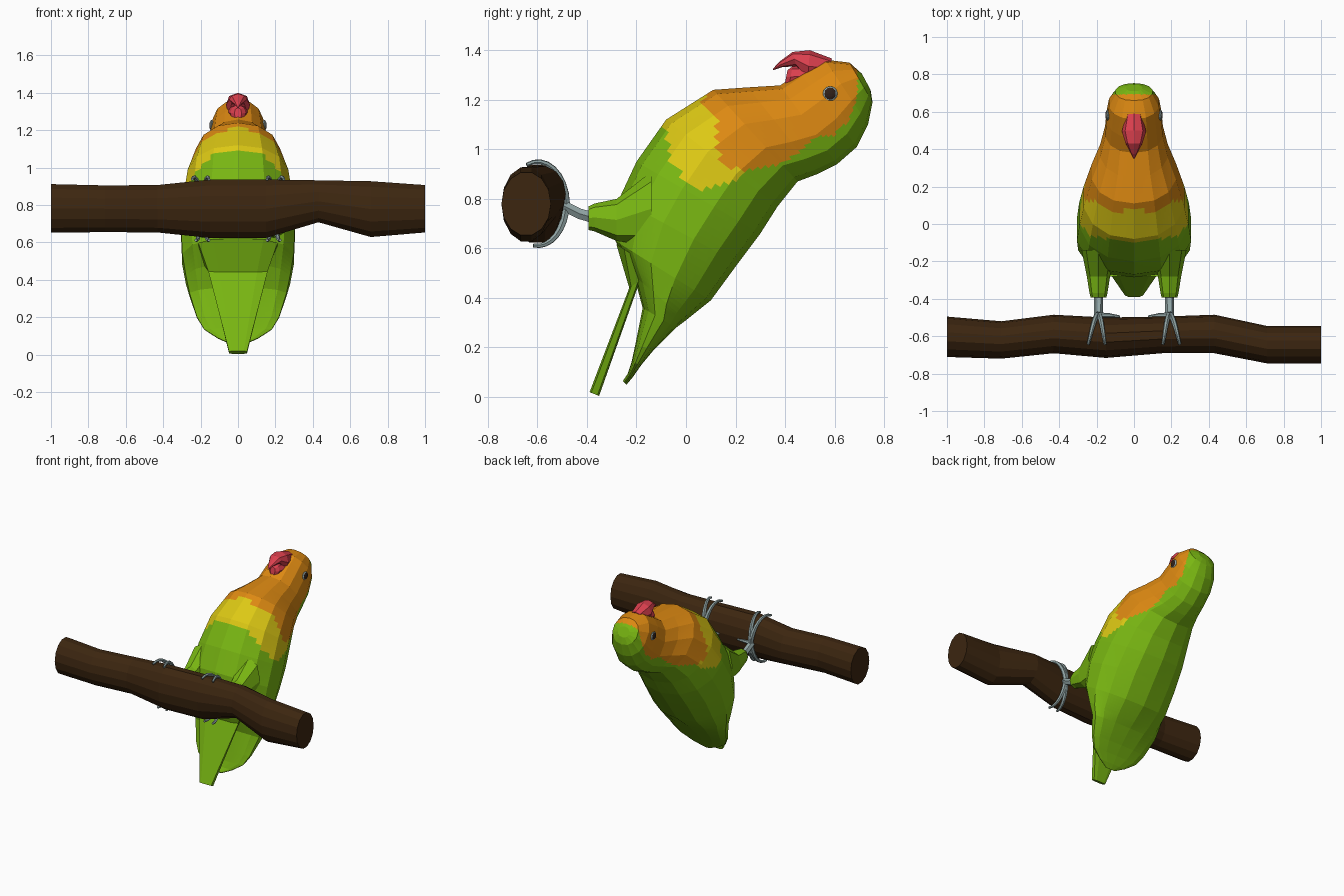
import bpy, bmesh, math
from mathutils import Vector
from mathutils.bvhtree import BVHTree

if "Cube" in bpy.data.objects:
    bpy.data.objects.remove(bpy.data.objects["Cube"])


def mat(name, r, g, b):
    m = bpy.data.materials.new(name)
    m.diffuse_color = (r, g, b, 1)
    m.use_nodes = True
    m.node_tree.nodes["Principled BSDF"].inputs["Base Color"].default_value = m.diffuse_color
    return m


GREEN = mat("leaf green", 0.19, 0.47, 0.006)
ORANGE = mat("orange", 0.72, 0.25, 0.006)
YELLOW = mat("yellow", 0.72, 0.58, 0.007)
RED = mat("beak red", 0.70, 0.05, 0.075)
GREY = mat("foot grey", 0.28, 0.37, 0.37)
BROWN = mat("bark brown", 0.045, 0.019, 0.005)
DARK = mat("eye dark", 0.03, 0.015, 0.01)


def finish(name, bm, mats):
    bmesh.ops.recalc_face_normals(bm, faces=bm.faces)
    me = bpy.data.meshes.new(name)
    bm.to_mesh(me)
    bm.free()
    for m in mats:
        me.materials.append(m)
    ob = bpy.data.objects.new(name, me)
    bpy.context.collection.objects.link(ob)
    return ob


def spow(v, p):
    return math.copysign(abs(v) ** p, v)


def loft(rings, sides, power=2.2, turn=0.0):
    """Skin rings given as (centre, half axis u, half axis v)."""
    bm = bmesh.new()
    loops = []
    for c, u, v in rings:
        loop = []
        for i in range(sides):
            a = 2 * math.pi * (i + turn) / sides
            loop.append(bm.verts.new(Vector(c) + Vector(u) * spow(math.cos(a), 2 / power)
                                     + Vector(v) * spow(math.sin(a), 2 / power)))
        loops.append(loop)
    for a, b in zip(loops, loops[1:]):
        for i in range(sides):
            j = (i + 1) % sides
            bm.faces.new((a[i], a[j], b[j], b[i]))
    bm.faces.new(loops[0])
    bm.faces.new(loops[-1])
    return bm


def profile(sections, x=0):
    """Rings from side-view sections: front y,z, back y,z, half width."""
    out = []
    for fy, fz, by, bz, w in sections:
        out.append(((x, (fy + by) / 2, (fz + bz) / 2),
                    (0, (fy - by) / 2, (fz - bz) / 2), (w, 0, 0)))
    return out


def inside(poly, y, z):
    hit = False
    for (y1, z1), (y2, z2) in zip(poly, poly[1:] + poly[:1]):
        if (z1 > z) != (z2 > z) and y < (y2 - y1) * (z - z1) / (z2 - z1) + y1:
            hit = not hit
    return hit


# Body with folded wings and head, one loft from wing tips to crown
body = loft(profile([
    (-.255, .065, -.24, .05, .04), (-.235, .095, -.215, .08, .11),
    (-.22, .14, -.18, .13, .185), (-.205, .21, -.13, .19, .225),
    (-.175, .36, -.04, .28, .265), (-.21, .49, 0, .31, .285),
    (-.285, .63, .10, .39, .305), (-.27, .80, .21, .54, .312),
    (-.20, .95, .30, .66, .30), (-.08, 1.12, .37, .77, .275),
    (.11, 1.24, .45, .87, .23), (.25, 1.25, .53, .90, .185),
    (.38, 1.258, .61, .94, .158), (.46, 1.31, .69, 1.01, .15),
    (.56, 1.362, .735, 1.10, .137), (.66, 1.35, .753, 1.19, .10),
    (.71, 1.305, .745, 1.24, .045)]), 14)
bmesh.ops.subdivide_edges(body, edges=body.edges[:], cuts=5, use_grid_fill=True)

# Plumage colour zones in side view
face_zone = [(.07, 1.4), (.07, 1.2), (.12, 1.14), (.12, 1.05), (.14, .94), (.24, .915),
             (.35, .935), (.45, .98), (.52, 1.05), (.60, 1.06), (.66, 1.12),
             (.69, 1.2), (.695, 1.4)]
collar = [(-.09, 1.4), (-.09, 1.10), (-.06, .96), (0, .86), (.06, .835),
          (.18, .86), (.24, .92), (.3, 1.4)]
for f in body.faces:
    c = f.calc_center_median()
    if inside(face_zone, c.y, c.z):
        f.material_index = 1
    elif inside(collar, c.y, c.z):
        f.material_index = 2
tree = BVHTree.FromBMesh(body)
finish("body", body, [GREEN, ORANGE, YELLOW])

# Tail
finish("tail", loft(profile([
    (-.285, .62, -.10, .50, .22), (-.23, .44, -.185, .47, .165),
    (-.39, .02, -.35, .004, .05)]), 8, 4, 0.5), [GREEN])

# Beak: hooked upper half and short lower half
finish("upper_beak", loft(profile([
    (.59, 1.366, .56, 1.29, .045), (.50, 1.40, .49, 1.27, .065),
    (.43, 1.393, .445, 1.335, .047), (.375, 1.352, .39, 1.332, .02),
    (.35, 1.324, .353, 1.32, .004)]), 8), [RED])
finish("lower_beak", loft(profile([
    (.50, 1.34, .49, 1.25, .06), (.43, 1.335, .415, 1.25, .042),
    (.41, 1.32, .398, 1.26, .02)]), 8), [RED])

# Eyes: grey rim with a dark pupil, set on the head surface
for s in (-1, 1):
    hit = tree.ray_cast(Vector((s, .582, 1.225)), Vector((-s, 0, 0)))[0]
    for name, r, out, m in (("eye_rim", .030, 0, GREY), ("eye", .025, .004, DARK)):
        bm = bmesh.new()
        bmesh.ops.create_uvsphere(bm, u_segments=10, v_segments=6, radius=r)
        for v in bm.verts:
            v.co.x *= .35
        ob = finish(name, bm, [m])
        ob.location = hit + Vector((s * out, 0, 0))

# Branch
rows = [(-1, -.603, .108, .782, .133), (-.71, -.62, .10, .78, .128),
        (-.43, -.588, .103, .78, .13), (-.15, -.608, .108, .78, .16),
        (.15, -.593, .098, .78, .16), (.43, -.588, .103, .82, .115),
        (.71, -.645, .10, .778, .153), (1, -.645, .10, .78, .13)]
finish("branch", loft([((x, y, z), (0, ry, 0), (0, 0, rz))
                       for x, y, ry, z, rz in rows], 14, 2), [BROWN])


def tube(name, pts, r0, r1):
    cu = bpy.data.curves.new(name, 'CURVE')
    cu.dimensions = '3D'
    cu.bevel_depth = 1
    cu.bevel_resolution = 1
    cu.use_fill_caps = True
    sp = cu.splines.new('POLY')
    sp.points.add(len(pts) - 1)
    for i, p in enumerate(pts):
        sp.points[i].co = (*p, 1)
        sp.points[i].radius = r0 + (r1 - r0) * i / (len(pts) - 1)
    sp.use_smooth = False
    cu.materials.append(GREY)
    bpy.context.collection.objects.link(bpy.data.objects.new(name, cu))


# Legs: feathered thigh, shank and gripping toes
for s in (-1, 1):
    x = s * .19
    finish("thigh", loft([((x, -.14, .76), (.09, 0, 0), (0, 0, .15)),
                          ((x, -.28, .715), (.062, 0, 0), (0, 0, .085)),
                          ((x, -.37, .725), (.048, 0, 0), (0, 0, .056)),
                          ((x, -.393, .722), (.042, 0, 0), (0, 0, .048))], 8), [GREEN])
    tube("shank", [(x, -.36, .72), (x, -.43, .74), (x, -.495, .772)], .025, .024)
    for name, x_end, sweep in (("outer_upper_toe", .245, 112), ("inner_upper_toe", .155, 112),
                               ("outer_lower_toe", .225, -98), ("inner_lower_toe", .155, -98)):
        pts = []
        for i in range(9):
            t = i / 8
            a = math.radians(sweep * t)
            pts.append((s * (.19 + (x_end - .19) * t),
                        -.60 + .115 * math.cos(a), .78 + .17 * math.sin(a)))
        tube(name, pts, .018, .008)
    tube("side_toe", [(x, -.488, .775), (s * .13, -.488, .775), (s * .075, -.495, .77)],
         .016, .006)
